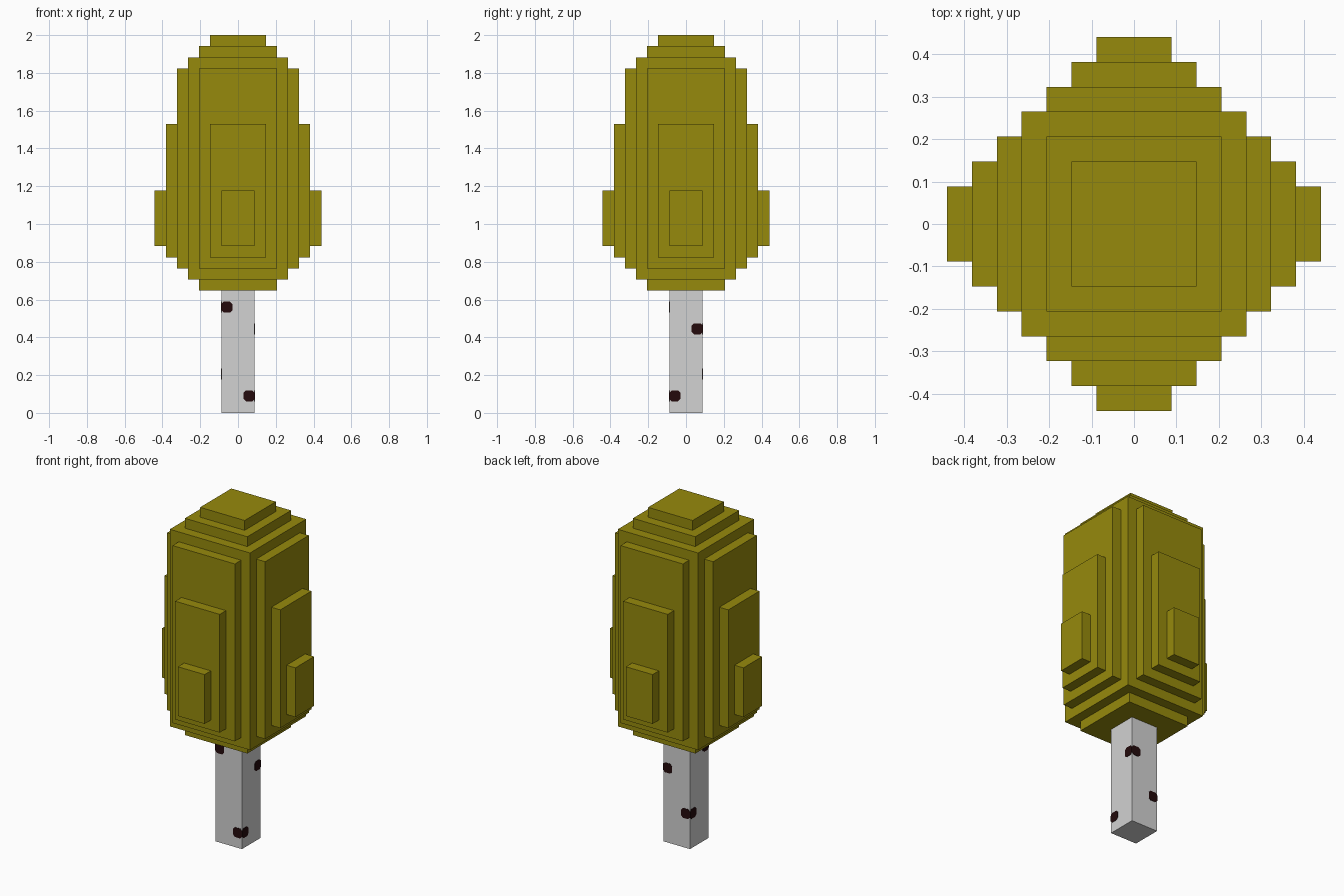
import bpy, bmesh
from mathutils import Vector

if "Cube" in bpy.data.objects:
    bpy.data.objects.remove(bpy.data.objects["Cube"])

U = 2 / 34            # block step: the tree is 34 steps tall
HALF = 1.5 * U        # half width of trunk


def material(name, rgb):
    m = bpy.data.materials.new(name)
    m.diffuse_color = (*rgb, 1)
    m.use_nodes = True
    m.node_tree.nodes["Principled BSDF"].inputs["Base Color"].default_value = m.diffuse_color
    return m


leaf_mat = material("olive leaves", (0.305, 0.254, 0.0037))
bark_mat = material("pale bark", (0.645, 0.645, 0.645))
spot_mat = material("dark bark spot", (0.017, 0.003, 0.0035))


def finish(bm, name, mat):
    bmesh.ops.recalc_face_normals(bm, faces=bm.faces)
    mesh = bpy.data.meshes.new(name)
    bm.to_mesh(mesh)
    bm.free()
    mesh.materials.append(mat)
    obj = bpy.data.objects.new(name, mesh)
    bpy.context.collection.objects.link(obj)


def box(half, z0, z1):
    bm = bmesh.new()
    bmesh.ops.create_cube(bm, size=2)
    for v in bm.verts:
        v.co = (v.co.x * half, v.co.y * half, z1 if v.co.z > 0 else z0)
    bm.normal_update()
    return bm


def step_out(bm, face, top=None):
    """Inset a face by one step, optionally lower its top edge, raise it by one step."""
    normal = face.normal.copy()
    bmesh.ops.inset_individual(bm, faces=[face], thickness=U, use_even_offset=True)
    if top is not None:
        middle = face.calc_center_median().z
        for v in face.verts:
            if v.co.z > middle:
                v.co.z = top
    new = bmesh.ops.extrude_discrete_faces(bm, faces=[face])["faces"][0]
    for v in new.verts:
        v.co += normal * U
    new.normal_update()
    return new


# Trunk
finish(box(HALF, 0, 11 * U), "trunk", bark_mat)

# Foliage: a core block with stepped pads on every side
bm = box(4.5 * U, 12 * U, 32 * U)
for face in list(bm.faces):
    n = face.normal.copy()
    if n.z < -0.5:
        tops = [None]
    elif n.z > 0.5:
        tops = [None, None]
    else:
        tops = [31 * U, 26 * U, 20 * U]
    for top in tops:
        face = step_out(bm, face, top)
finish(bm, "foliage", leaf_mat)

# Bark spots: thin eight-sided plates wrapped around the trunk corners
R, C, T = 0.029, 0.012, 0.002
outline = [(0, -R + C), (C, -R), (2 * R - C, -R), (2 * R, -R + C),
           (2 * R, R - C), (2 * R - C, R), (C, R), (0, R - C)]
corners = [("front_right", 1, -1, 0.09), ("front_left", -1, -1, 0.56),
           ("back_right", 1, 1, 0.445), ("back_left", -1, 1, 0.205)]
for name, sx, sy, z in corners:
    bm = bmesh.new()
    for on_side in (False, True):
        pts = []
        for d, h in outline:
            a, b = HALF - d, HALF
            if on_side:
                a, b = b, a
            pts.append(bm.verts.new((sx * a, sy * b, z + h)))
        face = bm.faces.new(pts)
        push = Vector((sx * T, 0, 0)) if on_side else Vector((0, sy * T, 0))
        out = bmesh.ops.extrude_face_region(bm, geom=[face], use_keep_orig=True)
        for g in out["geom"]:
            if isinstance(g, bmesh.types.BMVert):
                g.co += push
    finish(bm, name + "_bark_spot", spot_mat)
